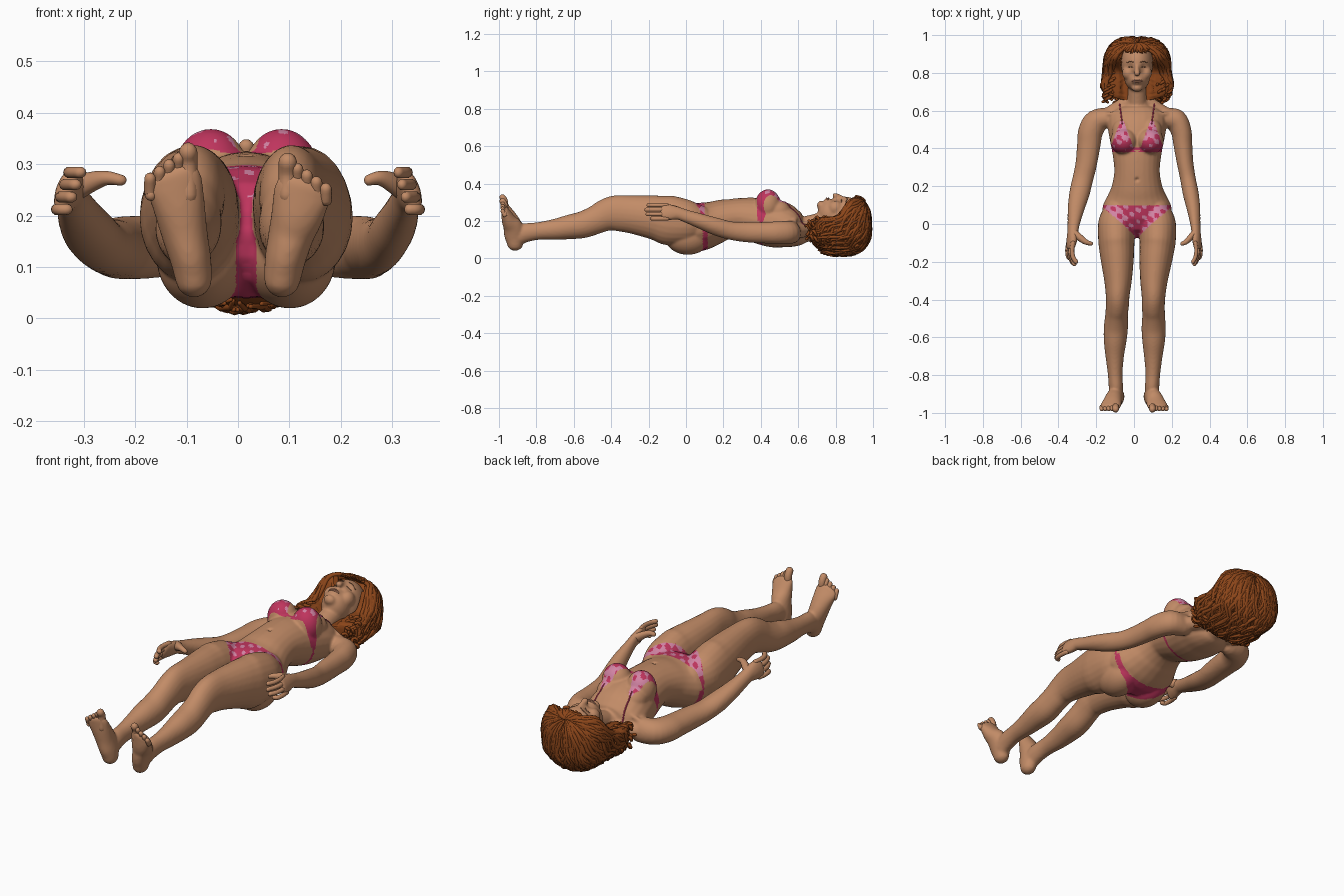
import bpy, bmesh, math, random
from mathutils import Vector, Matrix
from mathutils.bvhtree import BVHTree

random.seed(4)
if "Cube" in bpy.data.objects:
    bpy.data.objects.remove(bpy.data.objects["Cube"])


def material(name, rgb):
    m = bpy.data.materials.new(name)
    m.use_nodes = True
    m.diffuse_color = (*rgb, 1)
    m.node_tree.nodes["Principled BSDF"].inputs["Base Color"].default_value = (*rgb, 1)
    return m


skin = material("skin", (0.54, 0.26, 0.135))
pink = material("fabric pink", (0.52, 0.035, 0.11))
pale = material("fabric pale pink", (0.64, 0.23, 0.37))
auburn = material("auburn hair", (0.26, 0.06, 0.01))
lip = material("lip rose", (0.46, 0.20, 0.12))
brown = material("brow brown", (0.26, 0.12, 0.06))
parts = []


def make(name, bm, mats):
    bmesh.ops.recalc_face_normals(bm, faces=bm.faces)
    for f in bm.faces:
        f.smooth = True
    me = bpy.data.meshes.new(name)
    bm.to_mesh(me)
    bm.free()
    ob = bpy.data.objects.new(name, me)
    bpy.context.collection.objects.link(ob)
    for m in mats:
        me.materials.append(m)
    parts.append(ob)
    return ob


def spline(rows, steps):
    """Smooth rows with a Catmull-Rom curve."""
    p = [rows[0]] + rows + [rows[-1]]
    out = []
    for a, b, c, d in zip(p, p[1:], p[2:], p[3:]):
        for k in range(steps):
            t = k / steps
            out.append((b * 2 + (c - a) * t + (a * 2 - b * 5 + c * 4 - d) * t**2
                        + (b * 3 - a - c * 3 + d) * t**3) * 0.5)
    return out + [rows[-1]]


def loft(bm, rows, sides=24, steps=4):
    """Tube with rounded ends through rows of (x, y, z, width, depth)."""
    rows = spline([Vector(r) for r in rows], steps)
    pts = [r.xyz for r in rows]
    tans = [(b - a).normalized() for a, b in zip(pts[:1] + pts[:-1], pts[1:] + pts[-1:])]
    rings = [(p, t, r[3], r[4]) for p, t, r in zip(pts, tans, rows)]
    for end, sign in ((0, -1), (-1, 1)):
        p, t, a, b = rings[end]
        caps = [(p + t * sign * min(a, b) * math.sin(g), t, a * math.cos(g), b * math.cos(g))
                for g in (0.5, 1.0, 1.4)]
        rings = caps[::-1] + rings if sign < 0 else rings + caps
    u, loops = Vector((1, 0, 0)), []
    for p, t, a, b in rings:
        u = u - t * u.dot(t)
        u = u.normalized() if u.length > 0.01 else t.orthogonal().normalized()
        v = t.cross(u)
        ang = [math.tau * k / sides for k in range(sides)]
        loops.append([bm.verts.new(p + u * a * math.cos(g) + v * b * math.sin(g)) for g in ang])
    for l, m in zip(loops, loops[1:]):
        for k in range(sides):
            n = (k + 1) % sides
            bm.faces.new((l[k], l[n], m[n], m[k]))
    bm.faces.new(loops[0])
    bm.faces.new(loops[-1])


def ball(bm, centre, radii):
    mat = Matrix.Translation(centre) @ Matrix.Diagonal((*radii, 1))
    bmesh.ops.create_uvsphere(bm, u_segments=32, v_segments=20, radius=1, matrix=mat)


def tube(bm, pts, r, sides=10, steps=4):
    loft(bm, [(*p, r, r) for p in pts], sides, steps)


# Body volumes: torso (y, z, width, depth), neck and head
body_bm = bmesh.new()
torso = [(.055, .165, .185, .13), (.1, .175, .18, .126), (.15, .19, .155, .116),
         (.2, .207, .134, .108), (.27, .22, .121, .101), (.33, .215, .124, .111), (.4, .2, .135, .124),
         (.46, .189, .147, .129), (.52, .175, .156, .122), (.57, .16, .15, .104),
         (.61, .152, .11, .086), (.63, .152, .07, .07)]
loft(body_bm, [(0, *r) for r in torso])
loft(body_bm, [(0, .6, .155, .06, .06), (0, .67, .18, .05, .052), (0, .76, .2, .05, .055)])
ball(body_bm, (0, .85, .2), (.086, .115, .13))
ball(body_bm, (0, .775, .235), (.068, .072, .082))
ball(body_bm, (0, .722, .282), (.03, .022, .026))
ball(body_bm, (0, .757, .304), (.032, .018, .02))
loft(body_bm, [(0, .85, .315, .011, .012), (0, .82, .328, .012, .014), (0, .797, .335, .018, .015)])

digits = bmesh.new()
for s in (-1, 1):
    def side(rows):
        return [(s * r[0], *r[1:]) for r in rows]

    # Chest, seat, cheeks, collarbones and neck slope
    ball(body_bm, (s * .069, .438, .282), (.073, .07, .087))
    ball(body_bm, (s * .072, .49, .252), (.06, .07, .06))
    ball(body_bm, (s * .085, .01, .119), (.09, .125, .1))
    ball(body_bm, (s * .045, .8, .268), (.034, .04, .04))
    tube(body_bm, side([(.02, .575, .25), (.09, .585, .222), (.16, .58, .19)]), .012)
    tube(body_bm, side([(.03, .66, .155), (.1, .615, .145), (.17, .572, .14)]), .037)
    # Leg
    loft(body_bm, side([
        (.1, .06, .19, .083, .1), (.109, 0, .195, .097, .12), (.109, -.09, .203, .096, .133),
        (.105, -.15, .215, .091, .122), (.101, -.2, .223, .086, .114), (.095, -.3, .236, .073, .101),
        (.095, -.38, .241, .063, .095), (.095, -.43, .23, .061, .086), (.098, -.48, .207, .06, .077),
        (.1, -.55, .18, .064, .072), (.102, -.62, .168, .06, .066), (.102, -.7, .155, .049, .056),
        (.1, -.79, .146, .039, .047), (.096, -.86, .136, .038, .051), (.094, -.9, .12, .037, .051)]))
    # Foot and toes, the right foot pointing a little higher
    up = -.01 * s
    loft(body_bm, side([
        (.086, -.914, .076, .036, .043), (.092, -.915, .115, .04, .055), (.104, -.924, .165, .045, .053),
        (.115, -.945, .21 + up, .051, .041), (.124, -.962, .25 + up, .056, .027),
        (.129, -.968, .264 + up, .054, .021)]))
    for k in range(5):
        x, top = .096 + .0185 * k, .314 - .013 * k + up
        r = .0115 if k else .018
        tube(digits, side([(x, -.968, .24), (x + .001, -.968, top - .025), (x + .001, -.98, top)]), r)
    # Arm and palm
    loft(body_bm, side([
        (.15, .565, .142, .05, .062), (.21, .546, .138, .062, .062), (.24, .49, .137, .06, .061),
        (.249, .42, .137, .056, .057), (.262, .32, .14, .05, .054), (.278, .24, .148, .048, .049),
        (.295, .16, .17, .048, .047), (.311, .08, .198, .04, .041), (.322, 0, .226, .029, .035),
        (.326, -.04, .24, .026, .035), (.331, -.085, .246, .024, .044), (.336, -.12, .248, .019, .045)]))
    # Fingers and thumb
    for k, reach in enumerate((.2, .212, .205, .182)):
        x, z = .324 + .008 * k, .284 - .024 * k
        tube(digits, side([(x, -.1, z), (x + .005, -.14, z), (x, -.175, z), (x - .014, -reach, z)]), .0112)
    loft(digits, side([(.322, -.045, .25, .02, .026), (.29, -.075, .266, .017, .02),
                       (.265, -.095, .273, .014, .014), (.242, -.104, .269, .011, .011)]), 12)

body = make("body", body_bm, [skin, pink, pale])
make("fingers_and_toes", digits, [skin])

# Fuse the volumes into one soft skin
remesh = body.modifiers.new("fuse", "REMESH")
remesh.mode, remesh.voxel_size = "VOXEL", .006
soft = body.modifiers.new("soften", "SMOOTH")
soft.factor, soft.iterations = .5, 8
graph = bpy.context.evaluated_depsgraph_get()
fused = bpy.data.meshes.new_from_object(body.evaluated_get(graph))
body.modifiers.clear()
body.data = fused
fused.materials.clear()
for m in (skin, pink, pale):
    fused.materials.append(m)

# Navel and eye sockets
for v in fused.vertices:
    for x, y, size, depth in ((0, .235, .009, .012), (-.035, .832, .016, .009), (.035, .832, .016, .009)):
        if v.co.z > .22:
            v.co.z -= depth * math.exp(-((v.co.x - x)**2 + (v.co.y - y)**2) / size**2)


def is_fabric(c, n):
    """Swimwear regions on the skin."""
    ax, y = abs(c.x), c.y
    t = (y - .38) / .165
    if 0 < t < 1 and c.z > .2 and .01 + .06 * t < ax < .15 - .062 * t:
        return True
    if .395 < y < .408 and ax < .165:
        return True
    if -.12 < y < .02 and ax < .02 and abs(n.x) < .85:
        return True
    t = (y + .06) / .16
    if c.z > .17:
        return 0 < t < 1 and ax < .018 + .18 * t**1.15
    return (0 < t < 1.1 and ax < .016 + .11 * t**2) or (.09 < y < .115 and ax < .2)


for f in fused.polygons:
    f.use_smooth = True
    if is_fabric(f.center, f.normal):
        blot = math.sin(95 * f.center.x + 1) * math.sin(105 * f.center.y + 30 * f.center.x)
        f.material_index = 2 if blot + f.normal.y > .2 and f.normal.z > .4 else 1

tree = BVHTree.FromPolygons([v.co for v in fused.vertices], [f.vertices[:] for f in fused.polygons])


def drape(bm, path, r):
    """Lay a thin cord on the upper surface of the body."""
    pts = [tree.ray_cast(Vector((x, y, 1)), Vector((0, 0, -1)))[0] for x, y in path]
    tube(bm, pts, r, 8)


# Halter straps and face details
straps, brows, lips = bmesh.new(), bmesh.new(), bmesh.new()
for s in (-1, 1):
    drape(straps, [(s * (.078 + .002 * k), .53 + .015 * k) for k in range(8)], .0035)
    drape(brows, [(s * x, .856 + y) for x, y in ((.018, 0), (.035, .005), (.054, -.002))], .0025)
    drape(brows, [(s * x, .83 + y) for x, y in ((.023, 0), (.035, .002), (.048, 0))], .002)
for y in (.752, .761):
    drape(lips, [(-.025, .757), (-.01, y), (.01, y), (.025, .757)], .004)
make("halter_straps", straps, [pink])
make("brows_and_lashes", brows, [brown])
make("lips", lips, [lip])


def hair_point(n, scale):
    """Point on the hair outline: full at the ends, low beside the face."""
    x, y, z = (math.copysign(abs(c)**.76, c) * scale for c in n)
    p = Vector((.174 * x, .815 + .172 * y, .182 + .168 * z))
    p.x *= 1 + .34 * max(0, (.8 - p.y) / .17)
    p.x *= 1 - .4 * max(0, (.11 - p.z) / .11)
    if p.z > .2:
        t = max(0, min(1, (p.y - .8) / .09))
        p.z = .2 + (p.z - .2) * (.15 + .85 * t * t * (3 - 2 * t))
    return p


# Hair mass with the face opening pressed in
mass = bmesh.new()
bmesh.ops.create_uvsphere(mass, u_segments=64, v_segments=40, radius=1)
for v in mass.verts:
    v.co = hair_point(v.co, .94)
    if abs(v.co.x) < .083 and v.co.y < .925:
        v.co.z = min(v.co.z, .19)
make("hair_mass", mass, [auburn])

# Wavy locks sweeping from the hairline over the head
locks = bmesh.new()
tilt = Matrix.Rotation(math.radians(40), 3, "X")
for k in range(260):
    phi = math.tau * (k + random.random()) / 260 - math.pi
    fringe = abs(phi) < .95
    start = 0 if fringe else random.uniform(0, .6)
    stop = random.uniform(.28, .42) if fringe else random.uniform(1.5, 2.75)
    layer, phase = random.uniform(.94, 1.0), random.uniform(0, math.tau)
    rows = []
    for j in range(16):
        th = start + (stop - start) * j / 15
        p = phi if fringe else phi + .06 * th * math.sin(8 * th + phase)
        n = tilt @ Vector((math.sin(th) * math.sin(p), math.cos(th), math.sin(th) * math.cos(p)))
        r = .0115 * min(1, .45 + j / 6) * (1 - .6 * (j / 15)**3)
        rows.append((*hair_point(n, layer + .025 * math.sin(10 * th + phase) * th / 2.6), r, r))
    loft(locks, rows, 7, 1)

# Loose curls at the ends
for k in range(110):
    s = random.choice((-1, 1))
    x, y, z = s * random.uniform(.09, .165), random.uniform(.68, .82), random.uniform(.09, .21)
    phase = random.uniform(0, math.tau)
    tube(locks, [(x + .012 * math.cos(phase + j * 1.2) + s * .002 * j, y - .007 * j,
                  z + .012 * math.sin(phase + j * 1.2)) for j in range(7)], .008, 6, 2)
make("hair_locks", locks, [auburn])

# Slight lean of the trunk and head towards the left
for ob in parts:
    for v in ob.data.vertices:
        along = max(0, min(1, (v.co.y + .7) / .6))
        across = max(0, min(1, (.33 - abs(v.co.x)) / .11))
        v.co.x += .016 * along * across
        v.co.z = max(v.co.z, 0)
